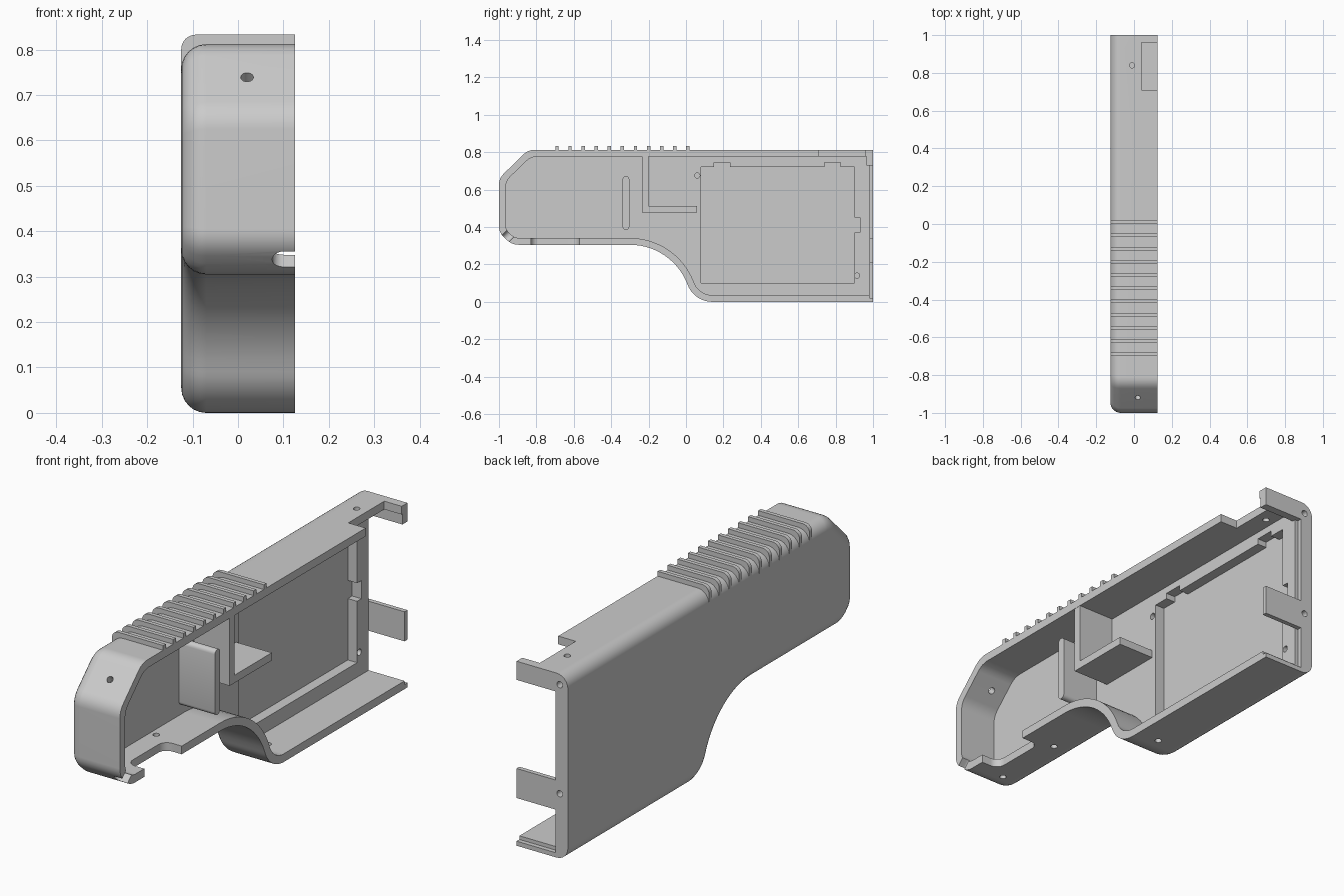
import bpy, bmesh, math
from mathutils import Vector, Matrix

cube = bpy.data.objects.get("Cube")
if cube:
    bpy.data.objects.remove(cube, do_unlink=True)

grey = bpy.data.materials.new("light grey plastic")
grey.use_nodes = True
colour = (0.6, 0.6, 0.6, 1)
grey.diffuse_color = colour
grey.node_tree.nodes["Principled BSDF"].inputs["Base Color"].default_value = colour


def arc(cy, cz, r, a0, a1, n=14):
    angles = [math.radians(a0 + (a1 - a0) * i / n) for i in range(n + 1)]
    return [(cy + r * math.cos(a), cz + r * math.sin(a)) for a in angles]


def soften(prev, corner, nxt, r=0.035, n=4):
    """Round a profile corner with a small curve."""
    p, c, q = Vector(prev), Vector(corner), Vector(nxt)
    r = min(r, 0.4 * (p - c).length, 0.4 * (q - c).length)
    a, b = c + (p - c).normalized() * r, c + (q - c).normalized() * r
    steps = [i / n for i in range(n + 1)]
    return [tuple(a * (1 - t) ** 2 + c * 2 * t * (1 - t) + b * t * t) for t in steps]


def finish(name, bm):
    mesh = bpy.data.meshes.new(name)
    bm.to_mesh(mesh)
    bm.free()
    mesh.materials.append(grey)
    ob = bpy.data.objects.new(name, mesh)
    bpy.context.collection.objects.link(ob)
    return ob


def loft(name, axis, sections):
    """Closed solid through matching outlines, each given as (height, points)."""
    place = {"x": lambda u, v, w: (w, u, v),
             "y": lambda u, v, w: (u, w, v),
             "z": lambda u, v, w: (u, v, w)}[axis]
    bm = bmesh.new()
    rings = [[bm.verts.new(place(u, v, w)) for u, v in pts] for w, pts in sections]
    for low, high in zip(rings, rings[1:]):
        for i in range(len(low)):
            bm.faces.new((low[i - 1], low[i], high[i], high[i - 1]))
    bm.faces.new(rings[0][::-1])
    bm.faces.new(rings[-1])
    bmesh.ops.recalc_face_normals(bm, faces=bm.faces)
    return finish(name, bm)


def prism(name, pts, axis, lo, hi):
    return loft(name, axis, [(lo, pts), (hi, pts)])


def box(name, x0, x1, y0, y1, z0, z1):
    return prism(name, [(x0, y0), (x1, y0), (x1, y1), (x0, y1)], "z", z0, z1)


def pin(loc, direction, r=0.014, length=0.1):
    """Cylinder used to drill a hole centred on loc."""
    bm = bmesh.new()
    turn = Vector(direction).to_track_quat("Z", "Y").to_matrix().to_4x4()
    bmesh.ops.create_cone(bm, cap_ends=True, segments=20, radius1=r, radius2=r,
                          depth=length, matrix=Matrix.Translation(loc) @ turn)
    return finish("hole_cutter", bm)


def select_only(ob):
    bpy.ops.object.select_all(action="DESELECT")
    ob.select_set(True)
    bpy.context.view_layer.objects.active = ob


def cut(target, cutter):
    cutter.hide_render = True
    mod = target.modifiers.new("cut", "BOOLEAN")
    mod.operation, mod.solver, mod.object = "DIFFERENCE", "EXACT", cutter
    select_only(target)
    bpy.ops.object.modifier_apply(modifier=mod.name)
    bpy.data.objects.remove(cutter, do_unlink=True)


def outline(t, back):
    """Side profile, offset inwards by t."""
    k = 0.41 * t
    chain = [(-0.3, 0.305 + t), (-0.93 + k, 0.305 + t), (-1 + t, 0.37 + k),
             (-1 + t, 0.66 - k), (-0.845 + k, 0.812 - t), (back, 0.812 - t)]
    pts = [(back, 0.812 - t), (back, t)]
    pts += arc(0.14, 0.14, 0.14 - t, 270, 200.6)
    pts += arc(-0.3, -0.025, 0.33 + t, 20.6, 90)[1:]
    for i in range(1, 5):
        pts += soften(chain[i - 1], chain[i], chain[i + 1])
    return pts


FLOOR, RIM, SIDE, ROUND = -0.05, 0.125, -0.125, 0.055

# Hollow half shell with a rounded closed side, open at the left and at the back
sections = []
for i in range(7):
    a = math.radians(15 * i)
    sections.append((SIDE + ROUND * (1 - math.cos(a)), outline(ROUND * (1 - math.sin(a)), 1)))
shell = loft("half_shell", "x", sections + [(RIM, outline(0, 1))])
cut(shell, prism("cavity_cutter", outline(0.036, 1.1), "x", FLOOR, 0.2))
cut(shell, box("rabbet_cutter", -0.065, 0.2, 0.98, 1.1, 0.02, 0.77))

# Shallow tray in the floor with its locating notches
tray = [(0.08, 0.1), (0.9, 0.1), (0.9, 0.37), (0.93, 0.37), (0.93, 0.45), (0.9, 0.45),
        (0.9, 0.72), (0.825, 0.72), (0.825, 0.745), (0.74, 0.745), (0.74, 0.72),
        (0.235, 0.72), (0.235, 0.745), (0.15, 0.745), (0.15, 0.72), (0.08, 0.72)]
cut(shell, prism("tray_cutter", tray, "x", -0.095, 0.0))

# Notch in the top wall and rounded opening in the bottom wall
cut(shell, box("notch_cutter", 0.04, 0.2, 0.71, 0.96, 0.76, 0.9))
opening = [(0.2, -0.83), (0.2, -0.57)]
opening += arc(0.08, -0.61, 0.04, 90, 180, 6) + arc(0.08, -0.79, 0.04, 180, 270, 6)
cut(shell, prism("opening_cutter", opening, "z", 0.25, 0.36))

# Cable slot through the lower front chamfer
slot = prism("slot_cutter", [(0.2, -0.025), (0.2, 0.025)]
             + arc(0.1, 0, 0.025, 90, 270, 10), "z", -0.06, 0.06)
slot.data.transform(Matrix.Translation((0, -0.963, 0.34)) @ Matrix.Rotation(-math.pi / 4, 4, "X"))
cut(shell, slot)

# Screw holes
for loc, direction, length in [((-0.01, 0.84, 0.8), (0, 0, 1), 0.1),
                               ((0.02, -0.915, 0.735), (0, -1, 1), 0.1),
                               ((-0.02, -0.54, 0.32), (0, 0, 1), 0.1),
                               ((-0.02, -0.87, 0.32), (0, 0, 1), 0.1),
                               ((0.02, 0.18, 0.02), (0, 0, 1), 0.1),
                               ((-0.085, 1, 0.765), (0, 1, 0), 0.1),
                               ((-0.085, 1, 0.285), (0, 1, 0), 0.1),
                               ((-0.045, 0.06, 0.675), (1, 0, 0), 0.08),
                               ((-0.045, 0.915, 0.14), (1, 0, 0), 0.08)]:
    cut(shell, pin(loc, direction, length=length))

parts = [shell]

# Grip ribs wrapping over the top corner
rib = [(RIM, 0.79), (RIM, 0.833)] + arc(-0.093, 0.801, 0.032, 90, 180, 6)
rib += [(SIDE, 0.755), (-0.07, 0.79)]
for i in range(11):
    y = -0.69 + 0.07 * i
    parts.append(prism("grip_rib", rib, "y", y - 0.009, y + 0.009))

# Interior plate with rounded ends
plate = arc(-0.321, 0.655, 0.018, 0, 180, 8) + arc(-0.321, 0.402, 0.018, 180, 360, 8)
parts.append(prism("inner_plate", plate, "x", FLOOR - 0.01, RIM))

# L-shaped bracket hanging from the top wall
bracket = [(-0.235, 0.785), (-0.235, 0.478), (0.058, 0.478), (0.058, 0.512),
           (-0.2, 0.512), (-0.2, 0.785)]
parts.append(prism("inner_bracket", bracket, "x", FLOOR - 0.01, RIM - 0.001))

# Arms crossing the open back
parts.append(box("upper_back_arm", -0.07, RIM, 0.965, 1, 0.73, 0.785))
parts.append(box("lower_back_arm", -0.07, RIM, 0.98, 1, 0.21, 0.34))

for ob in parts:
    select_only(ob)
    bpy.ops.object.shade_smooth_by_angle(angle=math.radians(30))

# Keep the large flat sides of the shell evenly shaded
weighted = shell.modifiers.new("flat_sides", "WEIGHTED_NORMAL")
weighted.keep_sharp = True
